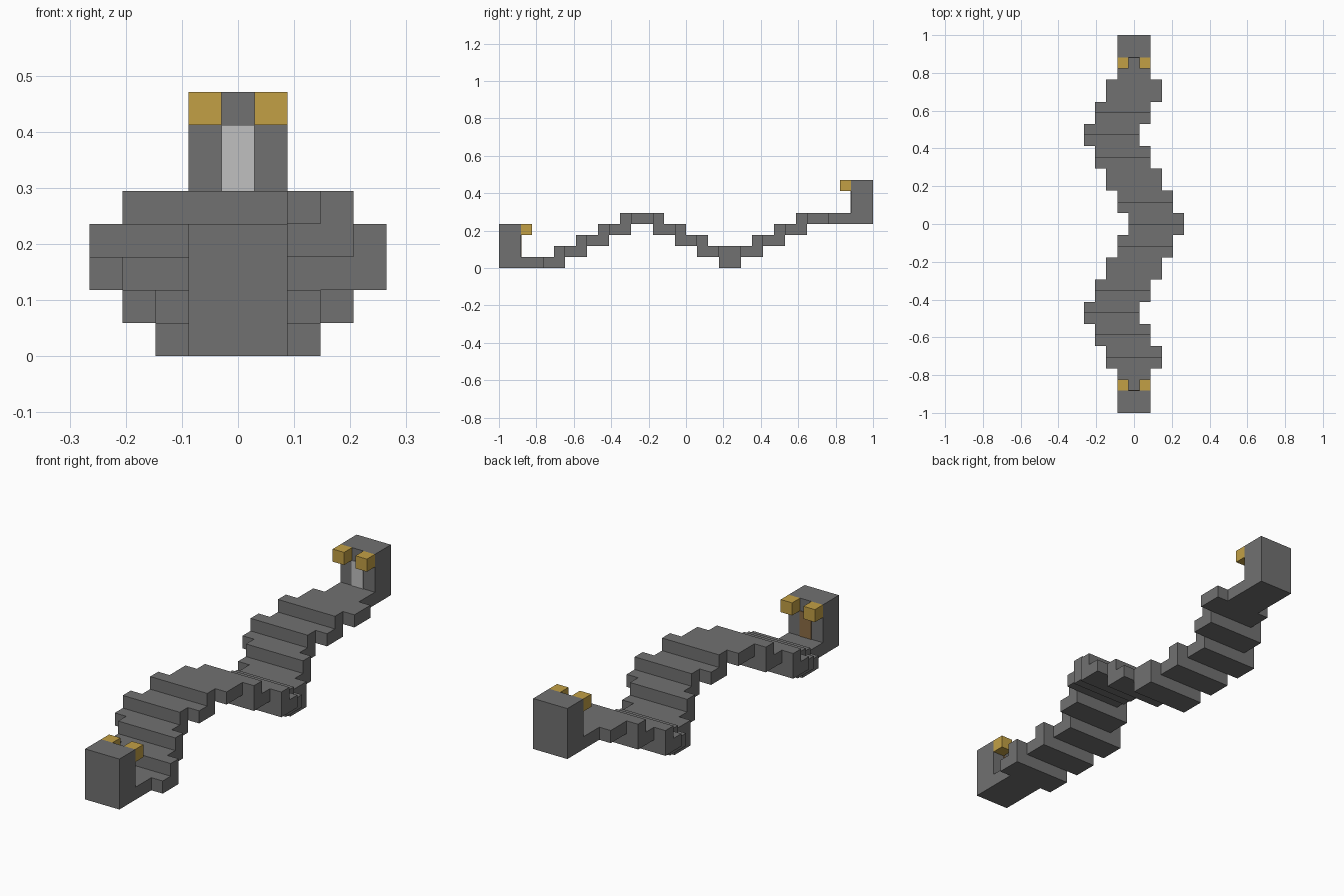
import bpy
import bmesh
from mathutils import Vector

U = 2 / 34  # edge length of one block

default = bpy.data.objects.get("Cube")
if default:
    bpy.data.objects.remove(default, do_unlink=True)


def material(name, r, g, b):
    m = bpy.data.materials.new(name)
    m.use_nodes = True
    m.diffuse_color = (r, g, b, 1)
    bsdf = next(n for n in m.node_tree.nodes if n.type == "BSDF_PRINCIPLED")
    bsdf.inputs["Base Color"].default_value = (r, g, b, 1)
    return m


stone = material("stone grey", 0.165, 0.165, 0.165)
gold = material("gold", 0.54, 0.35, 0.06)
pale = material("pale grey", 0.53, 0.53, 0.53)
bronze = material("bronze", 0.26, 0.15, 0.06)


def prism(name, profile, x0, x1, mat):
    """Extrude a side profile of (y, z) block units from x0 to x1."""
    bm = bmesh.new()
    face = bm.faces.new([bm.verts.new((x0 * U, y * U, z * U)) for y, z in profile])
    moved = bmesh.ops.extrude_face_region(bm, geom=[face])["geom"]
    verts = [v for v in moved if isinstance(v, bmesh.types.BMVert)]
    bmesh.ops.translate(bm, verts=verts, vec=Vector(((x1 - x0) * U, 0, 0)))
    if face.is_valid and len(face.edges[0].link_faces) < 2:
        bm.faces.new(list(face.verts))
    bmesh.ops.recalc_face_normals(bm, faces=bm.faces)
    mesh = bpy.data.meshes.new(name)
    bm.to_mesh(mesh)
    bm.free()
    mesh.materials.append(mat)
    obj = bpy.data.objects.new(name, mesh)
    bpy.context.collection.objects.link(obj)
    return obj


def box(name, x0, x1, y0, y1, z0, z1, mat):
    return prism(name, [(y0, z0), (y1, z0), (y1, z1), (y0, z1)], x0, x1, mat)


# Treads of the body: start, end, level; they climb, dip and climb again
treads = [(-13, -11, 0), (-12, -9, 1), (-10, -7, 2), (-8, -5, 3), (-6, -2, 4),
          (-3, 0, 3), (-1, 2, 2), (1, 4, 1), (3, 5, 0), (4, 7, 1),
          (6, 9, 2), (8, 11, 3), (10, 13, 4)]


def span(y):
    levels = [lv for a, b, lv in treads if a <= y < b]
    return min(levels), max(levels) + 1


# Body segments weave from side to side, two blocks long each
sway = [0, -1, -2, -1, 0, 1, 2, 1, 0, -1, -2, -1, 0]
for i, cx in enumerate(sway):
    y = -13 + 2 * i
    (lo_a, hi_a), (lo_b, hi_b) = span(y), span(y + 1)
    profile = [(y, lo_a), (y + 1, lo_a), (y + 1, lo_b), (y + 2, lo_b),
               (y + 2, hi_b), (y + 1, hi_b), (y + 1, hi_a), (y, hi_a)]
    if (lo_a, hi_a) == (lo_b, hi_b):
        profile = [p for p in profile if p[0] != y + 1]
    prism(f"body_segment_{i + 1}", list(dict.fromkeys(profile)),
          cx - 2.5, cx + 2.5, stone)

# Upright heads with necks, eyes and a painted stripe on the inner face
PLATE = 0.05
for end, ys, z, stripe, inward in (("front", -17, 0, bronze, 1),
                                   ("back", 15, 4, pale, -1)):
    box(f"{end}_head", -1.5, 1.5, ys, ys + 2, z, z + 4, stone)
    face = ys + 2 if inward > 0 else ys
    near, far = sorted((face, face + 2 * inward))
    box(f"{end}_neck", -1.5, 1.5, near, far, z, z + 1, stone)
    near, far = sorted((face, face + inward))
    for side, x in (("right", -1.5), ("left", 0.5)):
        box(f"{end}_{side}_eye", x, x + 1, near, far, z + 3, z + 4, gold)
    near, far = sorted((face, face + PLATE * inward))
    box(f"{end}_stripe", -0.5, 0.5, near, far, z + 1, z + 3, stripe)
